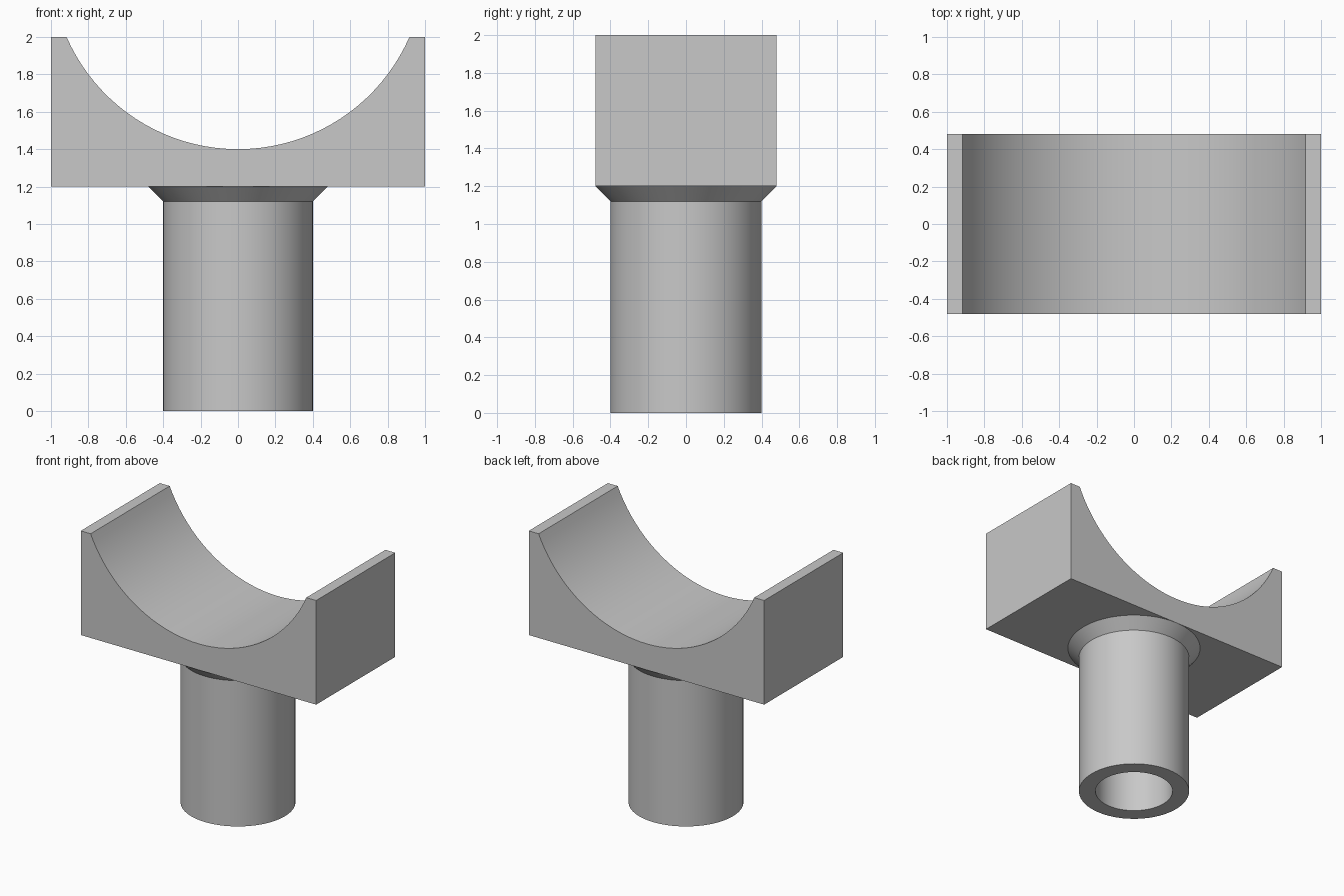
import bpy
import bmesh
from math import acos, cos, sin, pi, radians

cube = bpy.data.objects.get("Cube")
if cube:
    bpy.data.objects.remove(cube, do_unlink=True)

# Plain grey material
GREY = (0.58, 0.58, 0.58, 1)
grey = bpy.data.materials.new("plain grey")
grey.use_nodes = True
grey.diffuse_color = GREY
grey.node_tree.nodes["Principled BSDF"].inputs["Base Color"].default_value = GREY


def finish(bm, name):
    mesh = bpy.data.meshes.new(name)
    bm.to_mesh(mesh)
    bm.free()
    mesh.materials.append(grey)
    obj = bpy.data.objects.new(name, mesh)
    bpy.context.collection.objects.link(obj)
    bpy.ops.object.select_all(action="DESELECT")
    obj.select_set(True)
    bpy.context.view_layer.objects.active = obj
    bpy.ops.object.shade_smooth_by_angle(angle=radians(30))
    return obj


# Saddle block: a box outline with a round cradle, extruded front to back
BASE, TOP, DEPTH = 1.2, 2.0, 0.96
RADIUS, CENTRE = 1.0, 2.4
STEPS = 40
half_arc = acos((CENTRE - TOP) / RADIUS)
outline = [(-1, TOP), (-1, BASE), (1, BASE), (1, TOP)]
for i in range(STEPS + 1):
    a = half_arc * (1 - 2 * i / STEPS)
    outline.append((RADIUS * sin(a), CENTRE - RADIUS * cos(a)))

bm = bmesh.new()
front = bm.faces.new([bm.verts.new((x, -DEPTH / 2, z)) for x, z in outline])
sweep = bmesh.ops.extrude_face_region(bm, geom=[front], use_keep_orig=True)
back = [v for v in sweep["geom"] if isinstance(v, bmesh.types.BMVert)]
bmesh.ops.translate(bm, verts=back, vec=(0, DEPTH, 0))
bmesh.ops.recalc_face_normals(bm, faces=bm.faces)
finish(bm, "saddle_block")

# Hollow post with flared collar: wall profile spun around z
wall = [(0.28, BASE), (0.28, 0), (0.4, 0), (0.4, 1.12), (0.48, BASE)]
bm = bmesh.new()
verts = [bm.verts.new((r, 0, z)) for r, z in wall]
edges = [bm.edges.new(pair) for pair in zip(verts, verts[1:])]
bmesh.ops.spin(bm, geom=verts + edges, cent=(0, 0, 0), axis=(0, 0, 1),
               angle=2 * pi, steps=64)
bmesh.ops.remove_doubles(bm, verts=bm.verts, dist=0.0001)
bmesh.ops.recalc_face_normals(bm, faces=bm.faces)
# Point the open shell's normals away from the wall
bm.faces.ensure_lookup_table()
rim = min(bm.faces, key=lambda f: f.calc_center_median().z)
if rim.normal.z > 0:
    bmesh.ops.reverse_faces(bm, faces=bm.faces)
finish(bm, "hollow_post")
